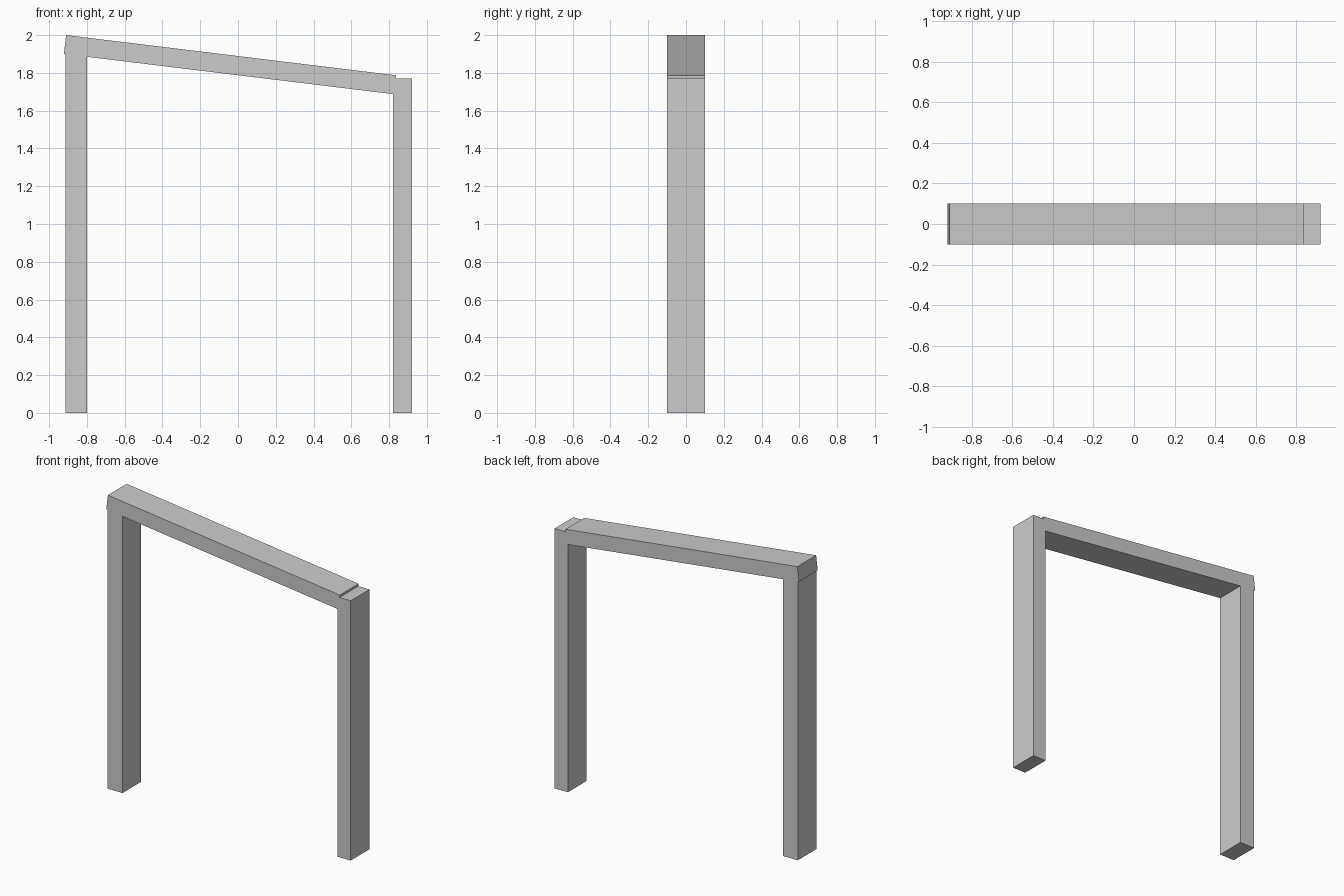
import bpy, bmesh

if "Cube" in bpy.data.objects:
    bpy.data.objects.remove(bpy.data.objects["Cube"])

DEPTH = 0.202  # front-to-back thickness shared by every part


def board(name, outline):
    """Extrude an outline in the x-z plane through the frame depth."""
    bm = bmesh.new()
    face = bm.faces.new([bm.verts.new((x, -DEPTH / 2, z)) for x, z in outline])
    ext = bmesh.ops.extrude_face_region(bm, geom=[face])
    moved = [v for v in ext["geom"] if isinstance(v, bmesh.types.BMVert)]
    bmesh.ops.translate(bm, verts=moved, vec=(0, DEPTH, 0))
    bmesh.ops.recalc_face_normals(bm, faces=bm.faces)
    mesh = bpy.data.meshes.new(name)
    bm.to_mesh(mesh)
    bm.free()
    obj = bpy.data.objects.new(name, mesh)
    bpy.context.collection.objects.link(obj)
    return obj


def post(name, x0, x1, top):
    return board(name, [(x0, 0), (x1, 0), (x1, top), (x0, top)])


# Uprights: the left one ends inside the beam, the right one shows its top
post("left_post", -0.913, -0.80, 1.94)
post("right_post", 0.82, 0.92, 1.77)

# Sloping beam with ends square to its length
board("sloping_beam", [(-0.922, 1.90), (0.826, 1.687), (0.838, 1.787), (-0.91, 2.0)])
